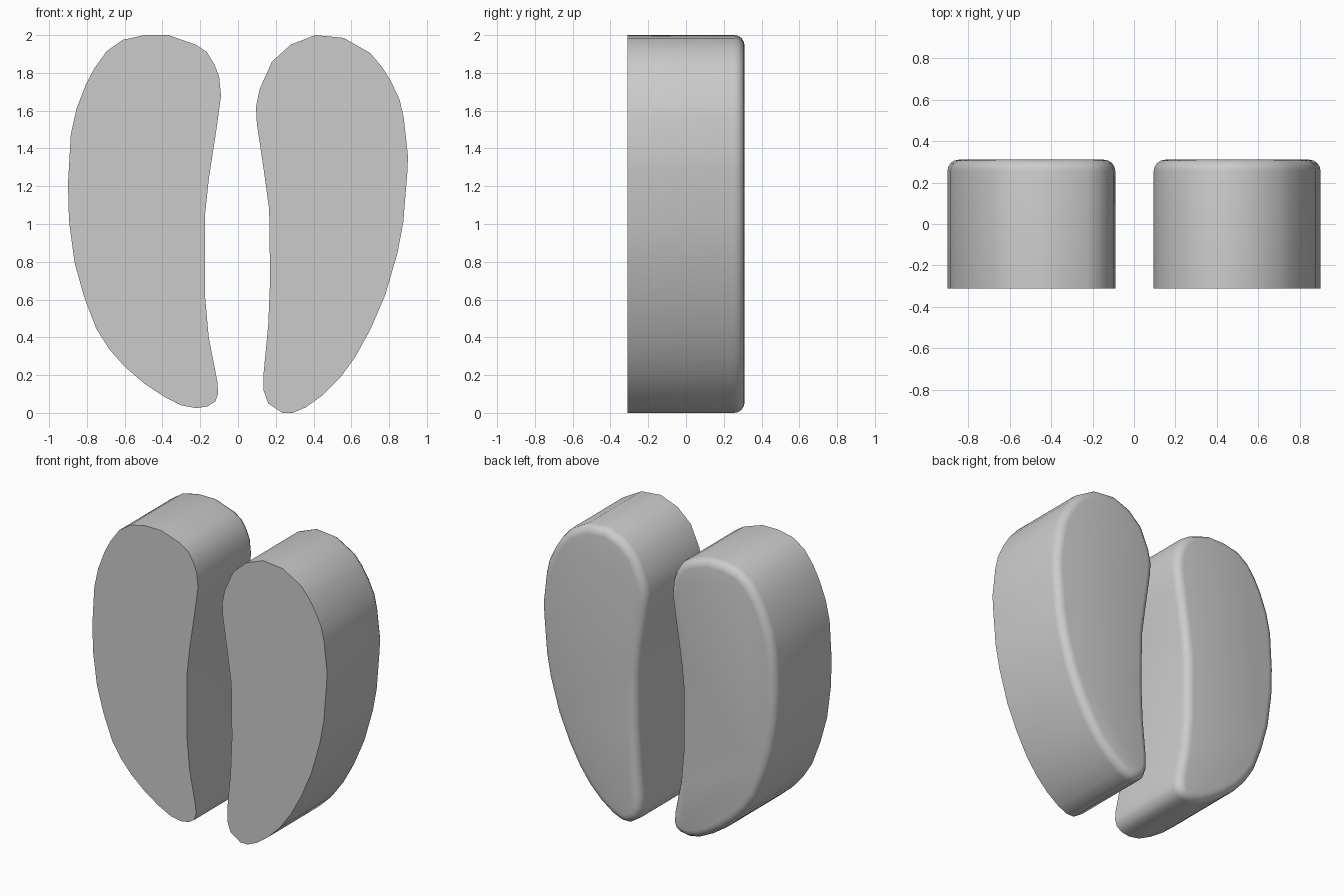
import bpy, bmesh, math

HALF_DEPTH = 0.31
ROUND = 0.055

# Front outlines (x, z)
LEFT = [(-0.495, 2), (-0.37, 2), (-0.225, 1.95), (-0.165, 1.91), (-0.125, 1.845),
        (-0.10, 1.78), (-0.09, 1.68), (-0.11, 1.53), (-0.155, 1.235), (-0.175, 1.045),
        (-0.175, 0.625), (-0.155, 0.40), (-0.11, 0.17), (-0.105, 0.105), (-0.12, 0.06),
        (-0.16, 0.035), (-0.22, 0.025), (-0.30, 0.04), (-0.39, 0.085), (-0.495, 0.155),
        (-0.60, 0.245), (-0.68, 0.335), (-0.75, 0.445), (-0.815, 0.615), (-0.865, 0.795),
        (-0.895, 1.02), (-0.90, 1.215), (-0.885, 1.475), (-0.855, 1.61), (-0.805, 1.74),
        (-0.76, 1.825), (-0.695, 1.915), (-0.61, 1.975)]
RIGHT = [(0.41, 2), (0.56, 1.985), (0.70, 1.905), (0.76, 1.835), (0.81, 1.755),
         (0.855, 1.66), (0.877, 1.565), (0.90, 1.36), (0.897, 1.28), (0.875, 1.01),
         (0.845, 0.85), (0.78, 0.625), (0.70, 0.44), (0.62, 0.295), (0.54, 0.185),
         (0.45, 0.095), (0.36, 0.03), (0.29, 0), (0.235, 0), (0.16, 0.05),
         (0.135, 0.12), (0.135, 0.205), (0.16, 0.465), (0.17, 0.705), (0.165, 1.075),
         (0.14, 1.26), (0.10, 1.53), (0.095, 1.62), (0.115, 1.715), (0.18, 1.86),
         (0.28, 1.95)]


def make_pad(name, outline):
    bm = bmesh.new()
    front = bm.faces.new([bm.verts.new((x, -HALF_DEPTH, z)) for x, z in outline])
    ext = bmesh.ops.extrude_face_region(bm, geom=[front], use_keep_orig=True)["geom"]
    back_verts = [g for g in ext if isinstance(g, bmesh.types.BMVert)]
    bmesh.ops.translate(bm, verts=back_verts, vec=(0, 2 * HALF_DEPTH, 0))
    # Rounded back rim, sharp front rim
    rim = [e for e in bm.edges if all(v.co.y > 0 for v in e.verts)]
    bmesh.ops.bevel(bm, geom=rim, offset=ROUND, segments=4, profile=0.5,
                    affect='EDGES', clamp_overlap=False)
    bmesh.ops.recalc_face_normals(bm, faces=bm.faces)
    mesh = bpy.data.meshes.new(name)
    bm.to_mesh(mesh)
    bm.free()
    obj = bpy.data.objects.new(name, mesh)
    bpy.context.collection.objects.link(obj)
    bpy.ops.object.select_all(action='DESELECT')
    obj.select_set(True)
    bpy.context.view_layer.objects.active = obj
    bpy.ops.object.shade_smooth_by_angle(angle=math.radians(50))
    return obj


make_pad("left_pad", LEFT)
make_pad("right_pad", RIGHT)
